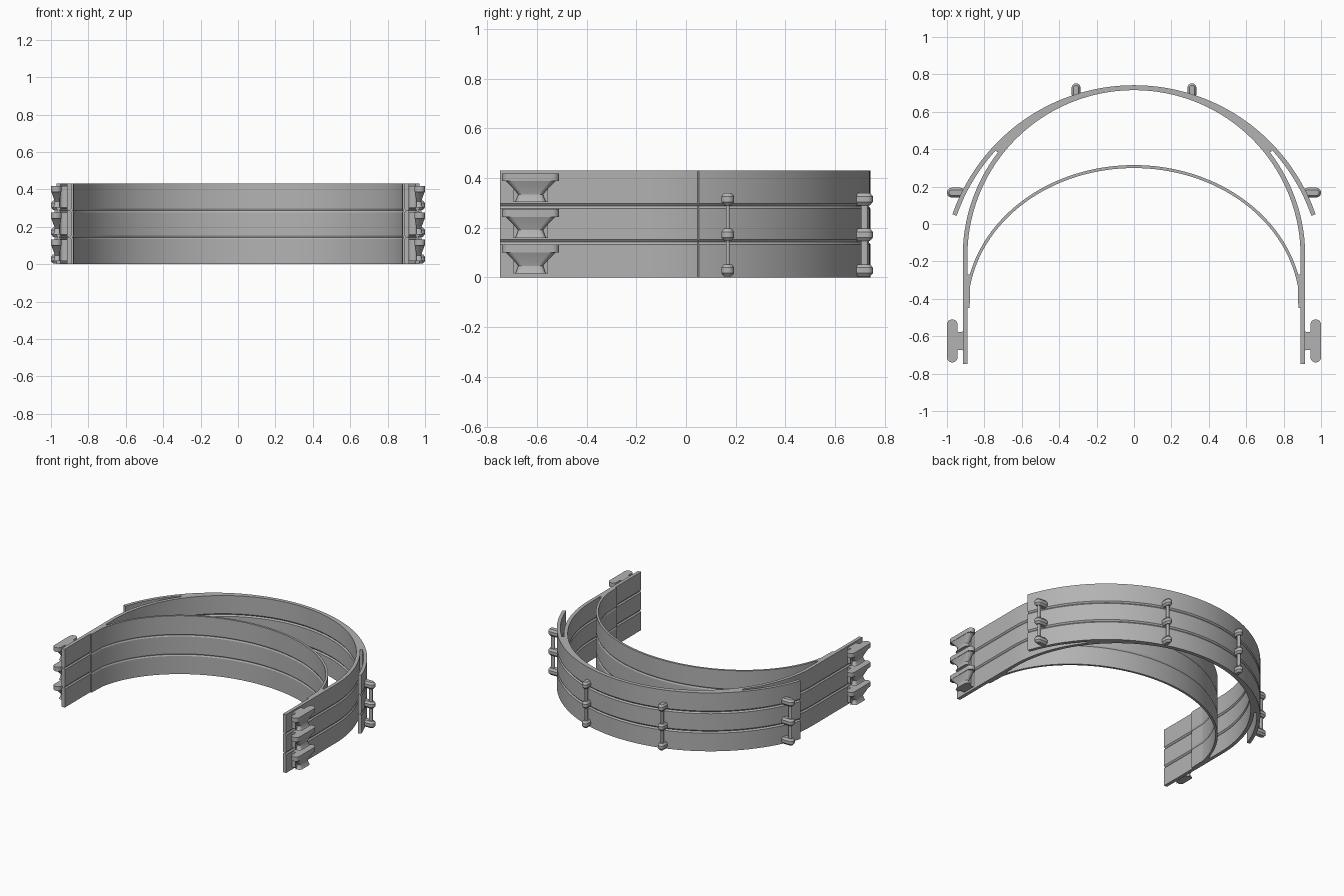
import bpy, bmesh
from math import sin, cos, pi, radians
from mathutils import Vector

cube = bpy.data.objects.get("Cube")
if cube:
    bpy.data.objects.remove(cube)

LAYER = 0.1435          # height of one stacked band
COUNT = 3

grey = bpy.data.materials.new("plain grey")
grey.use_nodes = True
grey.diffuse_color = (0.45, 0.45, 0.45, 1)
grey.node_tree.nodes["Principled BSDF"].inputs["Base Color"].default_value = grey.diffuse_color


def loft(name, rings, mirror=False):
    """Skin a list of equal-length rings, cap both ends, make an object."""
    bm = bmesh.new()
    loops = [[bm.verts.new(p) for p in ring] for ring in rings]
    n = len(loops[0])
    for a, b in zip(loops, loops[1:]):
        for i in range(n):
            j = (i + 1) % n
            bm.faces.new((a[i], a[j], b[j], b[i]))
    bm.faces.new(loops[0])
    bm.faces.new(loops[-1])
    bmesh.ops.recalc_face_normals(bm, faces=bm.faces)
    mesh = bpy.data.meshes.new(name)
    bm.to_mesh(mesh)
    bm.free()
    mesh.materials.append(grey)
    ob = bpy.data.objects.new(name, mesh)
    bpy.context.collection.objects.link(ob)
    if mirror:
        ob.modifiers.new("mirror", 'MIRROR')
    bpy.ops.object.select_all(action='DESELECT')
    ob.select_set(True)
    bpy.context.view_layer.objects.active = ob
    bpy.ops.object.shade_smooth_by_angle(angle=radians(25))
    return ob


def band_section(thick, depth):
    """Wall section with a V groove on both sides between layers."""
    side = [(thick / 2, 0)]
    for k in range(1, COUNT):
        z = k * LAYER
        side += [(thick / 2, z - 0.01), (thick / 2 - depth, z), (thick / 2, z + 0.01)]
    side.append((thick / 2, COUNT * LAYER))
    return side + [(-o, z) for o, z in reversed(side)]


def sweep(name, path, thick, depth, mirror=False):
    """Run the wall section along a plan path."""
    rings = []
    last = len(path) - 1
    for i, (x, y) in enumerate(path):
        t = Vector(path[min(i + 1, last)]) - Vector(path[max(i - 1, 0)])
        t.normalize()
        rings.append([(x - t.y * o, y + t.x * o, z) for o, z in band_section(thick, depth)])
    return loft(name, rings, mirror)


def arc(a, b, cy, start, end, steps):
    """Ellipse arc, angles in degrees measured from +y towards +x."""
    out = []
    for i in range(steps + 1):
        t = radians(start + (end - start) * i / steps)
        out.append((a * sin(t), cy + b * cos(t)))
    return out


def stadium(cx, cy, hx, hy, z, seg=6):
    """Rounded slot outline, long in whichever direction is larger."""
    r = min(hx, hy)
    ring = []
    for q, (sx, sy) in enumerate(((1, 1), (-1, 1), (-1, -1), (1, -1))):
        for i in range(seg + 1):
            t = (q + i / seg) * pi / 2
            # tiny inset keeps the quarter arcs from sharing points
            ring.append((cx + sx * (hx - r * 0.98) + r * 0.98 * cos(t),
                         cy + sy * (hy - r * 0.98) + r * 0.98 * sin(t), z))
    return ring


# Long headband: straight arms joined by a half circle
arms = [(-0.903, -0.748), (-0.903, -0.45)]
sweep("headband", arms + arc(0.903, 0.898, -0.17, -90, 90, 96)
      + [(-x, y) for x, y in reversed(arms)], 0.025, 0.008)

# Wider visor arc whose ends flare away from the headband
sweep("visor_arc", arc(1.016, 1.016, -0.286, -70.8, 70.8, 80), 0.024, 0.008)

# Shallow forehead strap inside the headband
sweep("forehead_strap", arc(0.895, 0.757, -0.45, -90, 90, 96), 0.016, 0.005)

# Webs filling the narrow wedges where the bands meet
sweep("visor_web", arc(0.96, 0.96, -0.2275, 38, 50, 10), 0.03, 0.008, True)
sweep("strap_web", [(0.884, -0.27), (0.885, -0.36), (0.888, -0.45)], 0.018, 0.005, True)

for k in range(COUNT):
    base = k * LAYER
    # Strap hook: rounded head tapering down to a narrow foot
    cy = -0.625
    profile = [(0.016, 0.944, 0.990, 0.063), (0.024, 0.946, 0.985, 0.058),
               (0.047, 0.947, 0.980, 0.050), (0.060, 0.946, 0.983, 0.060),
               (0.100, 0.945, 0.998, 0.100), (0.100, 0.943, 1.0, 0.115),
               (0.132, 0.943, 1.0, 0.115)]
    loft(f"hook_head_{k + 1}",
         [stadium((x0 + x1) / 2, cy, (x1 - x0) / 2, hy, base + z)
          for z, x0, x1, hy in profile], True)
    # Hook neck, flared at both ends
    rings = []
    for i in range(13):
        u = i / 12
        half = 0.048 + 0.022 * (2 * u - 1) ** 4
        x = 0.905 + 0.05 * u
        rings.append([(x, cy - half, base + 0.016), (x, cy + half, base + 0.016),
                      (x, cy + half, base + 0.132), (x, cy - half, base + 0.132)])
    loft(f"hook_neck_{k + 1}", rings, True)

    # Pins on the visor arc: bevelled above and below
    z0 = base + 0.029
    levels = [(-0.026, 0.014), (-0.012, 0.026), (0.010, 0.026), (0.024, 0.015)]
    for label, px, py, along_x in (("back_pin", 0.31, 0.712, False),
                                   ("side_pin", 0.952, 0.168, True)):
        rings = []
        for dz, w in levels:
            reach = 0.022 + w
            hx, hy = (reach, w) if along_x else (w * 0.9, reach - 0.008)
            rings.append(stadium(px, py, hx, hy, z0 + dz))
        loft(f"{label}_{k + 1}", rings, True)

# Thin rods tying the stacked pins together
for label, px, py, hx, hy in (("back_rod", 0.31, 0.718, 0.008, 0.014),
                              ("side_rod", 0.968, 0.168, 0.014, 0.008)):
    loft(label, [stadium(px, py, hx, hy, z) for z in (0.03, 0.316)], True)
